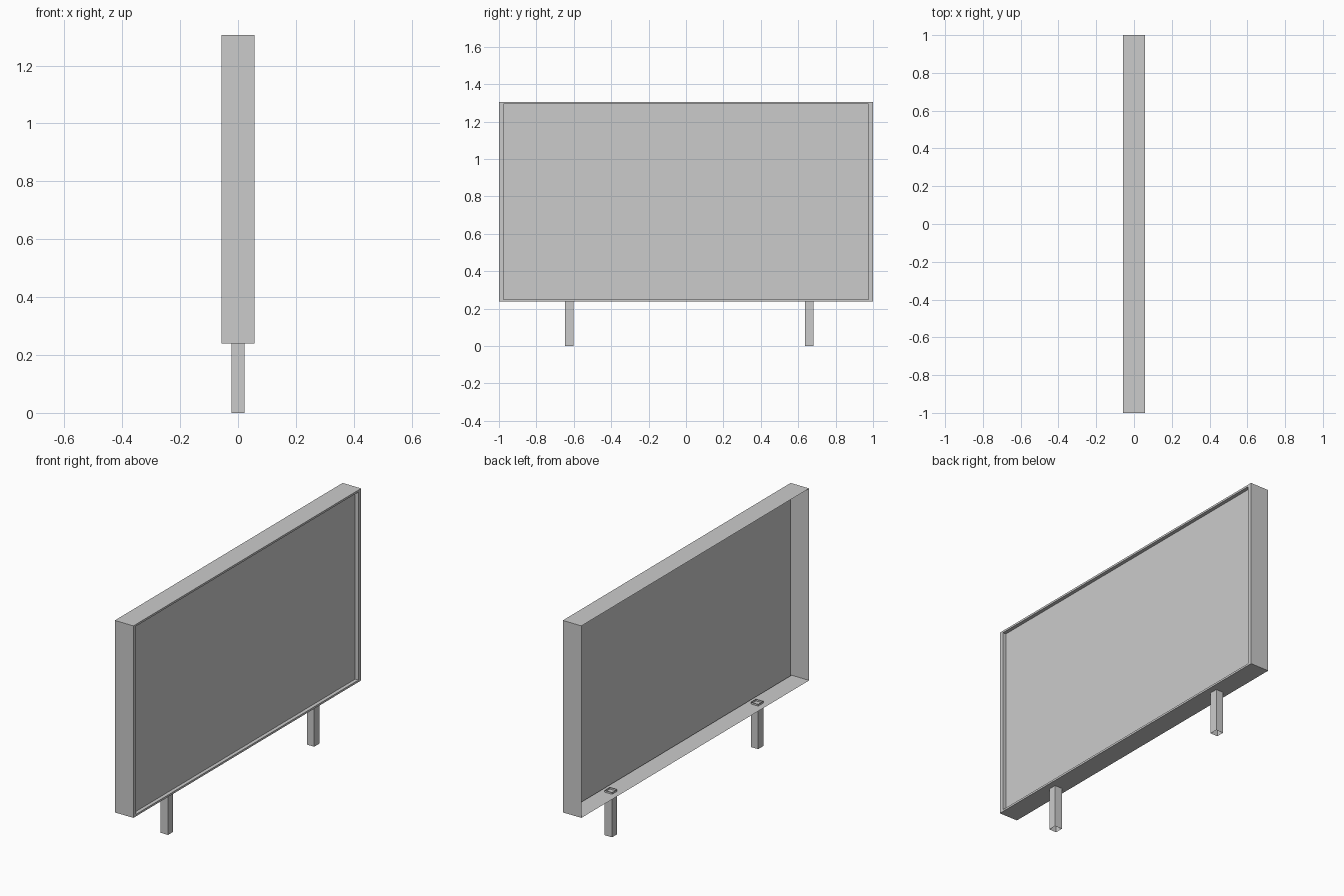
import bpy, bmesh

if "Cube" in bpy.data.objects:
    bpy.data.objects.remove(bpy.data.objects["Cube"])

BACK, FRONT, RECESS = -0.057, 0.057, 0.02
Z0, Z1 = 0.239, 1.306


def rect(bm, corners):
    return [bm.verts.new(c) for c in corners]


def bridge(bm, a, b):
    for i in range(4):
        j = (i + 1) % 4
        bm.faces.new((a[i], a[j], b[j], b[i]))


def finish(bm, name):
    mesh = bpy.data.meshes.new(name)
    bm.to_mesh(mesh)
    bm.free()
    obj = bpy.data.objects.new(name, mesh)
    bpy.context.collection.objects.link(obj)
    return obj


def panel_loop(bm, x, dy=0.0, dz=0.0):
    y, lo, hi = 1 - dy, Z0 + dz, Z1 - dz
    return rect(bm, [(x, -y, lo), (x, y, lo), (x, y, hi), (x, -y, hi)])


# Display shell: open at the back, thin bezel and recessed panel on the +x side
bm = bmesh.new()
loops = [panel_loop(bm, BACK),
         panel_loop(bm, FRONT),
         panel_loop(bm, FRONT, 0.024, 0.011),
         panel_loop(bm, FRONT - RECESS, 0.024, 0.011)]
for a, b in zip(loops, loops[1:]):
    bridge(bm, a, b)
bm.faces.new(loops[-1])
finish(bm, "display_shell")

# Hollow square legs, open at both ends, poking through the shell floor
H = 0.0225
for name, yc in (("front_leg", -0.624), ("back_leg", 0.659)):
    bm = bmesh.new()
    ends = [rect(bm, [(-H, yc - H, z), (H, yc - H, z), (H, yc + H, z), (-H, yc + H, z)])
            for z in (0.0, Z0 + 0.01)]
    bridge(bm, *ends)
    finish(bm, name)
